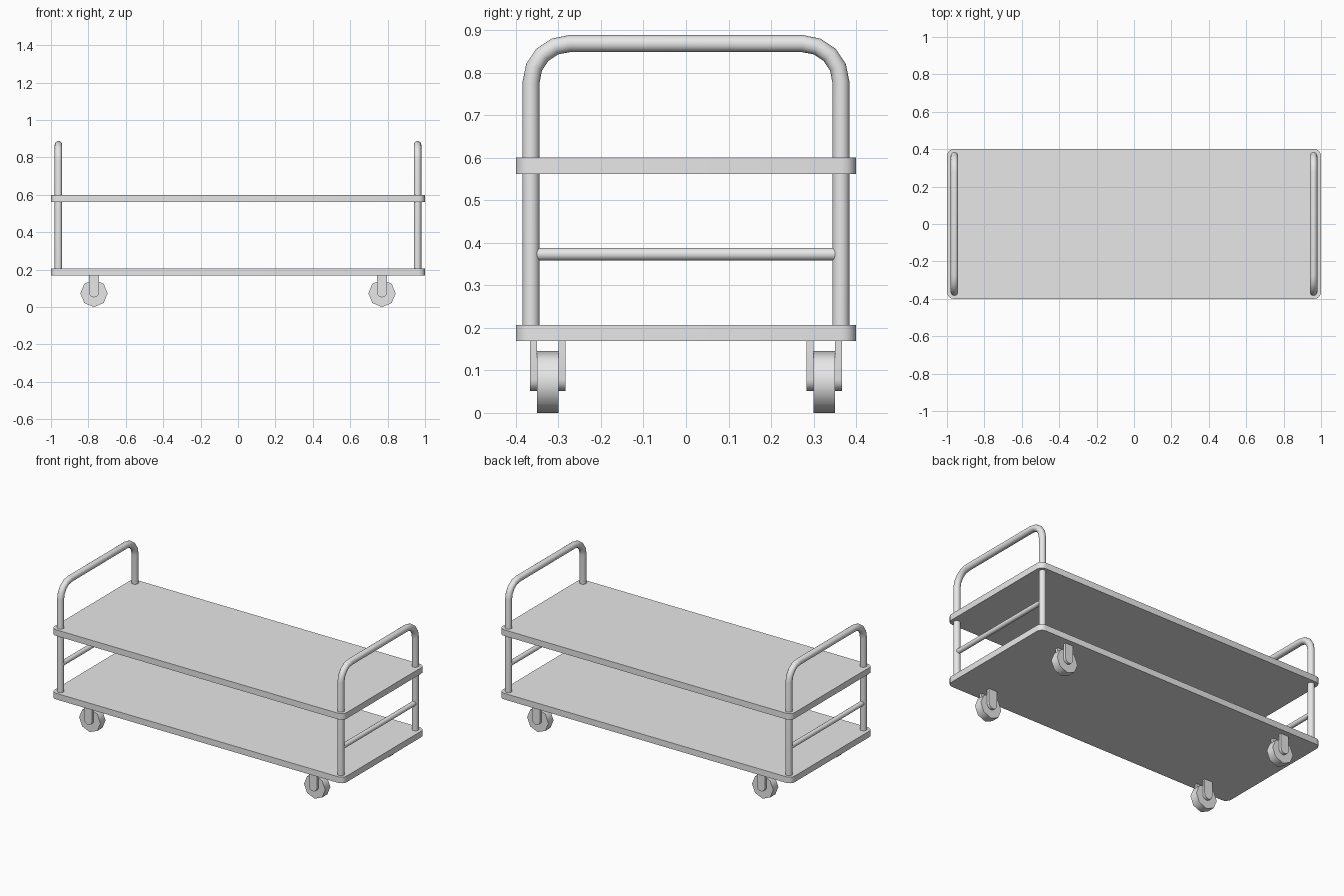
import bpy
import bmesh
from math import pi, sin, cos, radians
from mathutils import Vector

cube = bpy.data.objects.get("Cube")
if cube:
    bpy.data.objects.remove(cube, do_unlink=True)

GREY = (0.8, 0.8, 0.8, 1)
metal = bpy.data.materials.new("light_grey_metal")
metal.use_nodes = True
metal.diffuse_color = GREY
metal.node_tree.nodes["Principled BSDF"].inputs["Base Color"].default_value = GREY


def finish(name, bm, angle):
    """Turn a bmesh into a named object, smooth below the given angle."""
    bmesh.ops.recalc_face_normals(bm, faces=bm.faces)
    mesh = bpy.data.meshes.new(name)
    bm.to_mesh(mesh)
    bm.free()
    mesh.materials.append(metal)
    obj = bpy.data.objects.new(name, mesh)
    bpy.context.collection.objects.link(obj)
    bpy.ops.object.select_all(action="DESELECT")
    bpy.context.view_layer.objects.active = obj
    obj.select_set(True)
    bpy.ops.object.shade_smooth_by_angle(angle=radians(angle))
    return obj


def arc(cx, cy, radius, start, end, steps):
    angles = [radians(start + (end - start) * i / steps) for i in range(steps + 1)]
    return [(cx + radius * cos(a), cy + radius * sin(a)) for a in angles]


def prism(name, outline, depth, angle=30):
    """Extrude a closed outline of 3D points along a vector."""
    bm = bmesh.new()
    face = bm.faces.new([bm.verts.new(p) for p in outline])
    new = bmesh.ops.extrude_face_region(bm, geom=[face], use_keep_orig=True)["geom"]
    verts = [v for v in new if isinstance(v, bmesh.types.BMVert)]
    bmesh.ops.translate(bm, verts=verts, vec=depth)
    return finish(name, bm, angle)


def tube(name, path, radius, x, sides=16):
    """Sweep a ring along a path of (y, z) points lying in a plane of constant x."""
    bm = bmesh.new()
    pts = [Vector((x, y, z)) for y, z in path]
    rings = []
    for i, p in enumerate(pts):
        before = (p - pts[i - 1]).normalized() if i else None
        after = (pts[i + 1] - p).normalized() if i < len(pts) - 1 else None
        tangent = ((before or after) + (after or before)).normalized()
        across = Vector((1, 0, 0))
        normal = tangent.cross(across)
        rings.append([bm.verts.new(p + radius * (cos(2 * pi * k / sides) * across
                                                 + sin(2 * pi * k / sides) * normal))
                      for k in range(sides)])
    for a, b in zip(rings, rings[1:]):
        for k in range(sides):
            n = (k + 1) % sides
            bm.faces.new((a[k], a[n], b[n], b[k]))
    bm.faces.new(rings[0])
    bm.faces.new(rings[-1])
    return finish(name, bm, 40)


# Two decks with rounded corners
r = 0.035
corners = (arc(1 - r, 0.4 - r, r, 0, 90, 4) + arc(r - 1, 0.4 - r, r, 90, 180, 4)
           + arc(r - 1, r - 0.4, r, 180, 270, 4) + arc(1 - r, r - 0.4, r, 270, 360, 4))
for name, z in (("lower_deck", 0.169), ("upper_deck", 0.562)):
    prism(name, [(x, y, z) for x, y in corners], (0, 0, 0.038))

# End hoops with a cross rail between the posts
half, top, bend = 0.364, 0.868, 0.09
hoop = ([(half, 0.19)] + arc(half - bend, top - bend, bend, 0, 90, 4)
        + arc(bend - half, top - bend, bend, 90, 180, 4) + [(-half, 0.19)])
for side, x in (("left", 0.96), ("right", -0.96)):
    tube(side + "_hoop", hoop, 0.02, x)
    tube(side + "_cross_rail", [(-0.35, 0.373), (0.35, 0.373)], 0.015, x)

# Four casters: eight-sided wheel held between two round-ended fork plates
for side, x in (("left", 0.77), ("right", -0.77)):
    for end, y in (("front", -0.325), ("back", 0.325)):
        name = side + "_" + end
        rim = arc(x, 0.073, 0.073, 0, 360, 8)[:-1]
        prism(name + "_wheel", [(px, y - 0.025, pz) for px, pz in rim], (0, 0.05, 0), 50)
        plate = arc(x, 0.079, 0.027, 180, 360, 8) + [(x + 0.027, 0.175), (x - 0.027, 0.175)]
        for label, offset in (("front", -0.042), ("back", 0.025)):
            prism(name + "_fork_" + label, [(px, y + offset, pz) for px, pz in plate],
                  (0, 0.017, 0))
